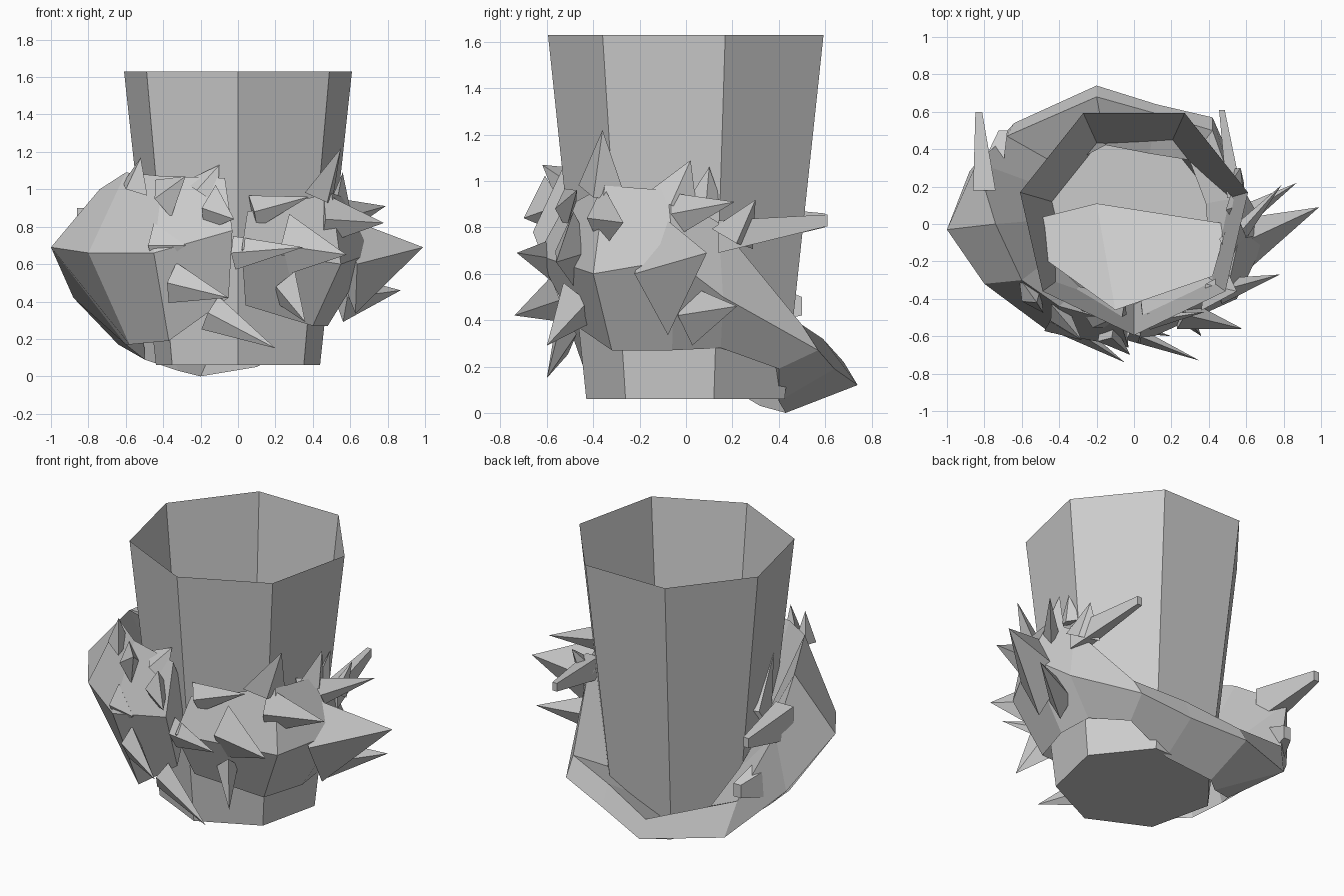
import bpy, math
from mathutils import Vector


def mesh_object(name, verts, faces):
    me = bpy.data.meshes.new(name)
    me.from_pydata([tuple(v) for v in verts], [], faces)
    me.validate()
    me.update()
    ob = bpy.data.objects.new(name, me)
    bpy.context.collection.objects.link(ob)
    return ob


def loft(name, rings, cap_start=True, cap_end=True):
    n = len(rings[0])
    verts = [p for r in rings for p in r]
    faces = []
    for i in range(len(rings) - 1):
        for j in range(n):
            k = (j + 1) % n
            faces.append((i * n + j, i * n + k, (i + 1) * n + k, (i + 1) * n + j))
    if cap_start:
        faces.append(tuple(reversed(range(n))))
    if cap_end:
        last = (len(rings) - 1) * n
        faces.append(tuple(range(last, last + n)))
    return mesh_object(name, verts, faces)


def heptagon(r, cy, z):
    return [(r * math.sin(a), cy - r * math.cos(a), z)
            for a in (math.tau * i / 7 for i in range(7))]


def spike(name, base, tip, width, thick=0.5):
    base, tip = Vector(base), Vector(tip)
    d = (tip - base).normalized()
    ref = Vector((0, 0, 1)) if abs(d.z) < 0.8 else Vector((-base.y, base.x, 0)).normalized()
    up = (ref - d * ref.dot(d)).normalized()
    side = d.cross(up) * width * thick
    up *= width
    verts = [base + up, base + side, base - up, base - side, tip]
    mesh_object(name, verts, [(3, 2, 1, 0), (0, 1, 4), (1, 2, 4), (2, 3, 4), (3, 0, 4)])


def arm(name, base, tip, w0, w1):
    # thin tapering bar with a blunt end
    rings = [[(p[0] + sx * w * 0.6, p[1], p[2] + sz * w)
              for sx, sz in ((-1, -1), (1, -1), (1, 1), (-1, 1))]
             for p, w in ((base, w0), (tip, w1))]
    loft(name, rings)


# seven-sided open cup
loft("cup", [heptagon(0.45, 0.02, 0.06), heptagon(0.625, 0.03, 1.63)], cap_end=False)

# wrapping shell: bottom, outer ridge and top rim of each station around the cup
stations = [
    ((-.05, -.52, .42), (-.03, -.66, .78), (-.07, -.53, 1.06)),
    ((-.37, -.44, .19), (-.45, -.58, .66), (-.40, -.44, 1.07)),
    ((-.58, -.18, .17), (-.80, -.32, .66), (-.60, -.30, 1.09)),
    ((-.60, .05, .17), (-1.0, -.03, .69), (-.74, .00, 1.0)),
    ((-.50, .22, .09), (-.88, .28, .42), (-.84, .33, .78)),
    ((-.32, .32, .03), (-.64, .54, .17), (-.68, .47, .38)),
    ((-.20, .43, .00), (-.20, .74, .12), (-.20, .68, .22)),
    ((.10, .40, .05), (.12, .64, .19), (.12, .59, .32)),
    ((.36, .40, .19), (.42, .57, .27), (.42, .50, .38)),
    ((.46, .15, .28), (.60, .16, .50), (.55, .14, .82)),
    ((.48, -.06, .27), (.72, -.05, .66), (.56, -.08, .96)),
    ((.40, -.32, .27), (.55, -.40, .60), (.50, -.35, .98)),
    ((.04, -.48, .38), (.02, -.64, .68), (.05, -.53, .88)),
]
rings = []
for b, o, t in stations:
    inner = ((b[0] + t[0]) * .38, (b[1] + t[1]) * .38, (b[2] + t[2]) * .5)
    rings.append([b, o, t, inner])
loft("wrapping_shell", rings)

# part of the shell that shows inside the cup
loft("inner_shell", [
    [(-.52, .03, .72), (-.46, -.2, .98), (-.44, -.2, .5)],
    [(-.2, .11, .72), (-.1, -.46, .98), (-.1, -.4, .5)],
    [(.5, .0, .72), (.42, -.28, .98), (.38, -.28, .5)],
])

# spiky tips: base, tip, half width
tips = [
    ((.58, -.10, .60), (.99, .09, .69), .27),
    ((.55, .02, .42), (.87, .22, .46), .13),
    ((.50, -.12, .84), (.79, .21, .91), .12),
    ((.45, -.36, .84), (.78, -.27, .82), .14),
    ((.25, -.48, .70), (.58, -.56, .65), .17),
    ((-.02, -.58, .66), (.35, -.73, .69), .09),
    ((.08, -.52, .88), (.38, -.47, .96), .09),
    ((.25, -.46, .48), (.36, -.60, .29), .12),
    ((-.15, -.52, .34), (.20, -.60, .15), .10),
    ((-.35, -.55, .50), (-.05, -.74, .42), .11),
    ((-.45, -.52, .70), (-.28, -.62, .70), .12),
    ((-.40, -.48, .95), (-.28, -.62, 1.07), .12),
    ((-.15, -.58, .90), (-.02, -.70, .84), .13),
    ((-.20, -.50, .98), (-.10, -.50, 1.13), .12),
    ((-.55, -.38, 1.0), (-.52, -.42, 1.17), .12),
    ((.43, -.36, .95), (.55, -.36, 1.22), .13),
    ((.54, -.06, .90), (.56, .02, 1.09), .12),
    ((.53, .08, .90), (.56, .10, 1.06), .08),
    ((.54, .20, .75), (.57, .30, .92), .11),
]
for i, (b, t, w) in enumerate(tips):
    spike("tip_%02d" % i, b, t, w)

# thin arms reaching backwards on both sides
arm("right_arm", (.54, .14, .76), (.47, .61, .83), .07, .025)
arm("left_arm", (-.80, .18, .80), (-.83, .60, .83), .10, .03)
arm("left_lower_arm", (-.76, .30, .48), (-.70, .50, .46), .10, .04)
